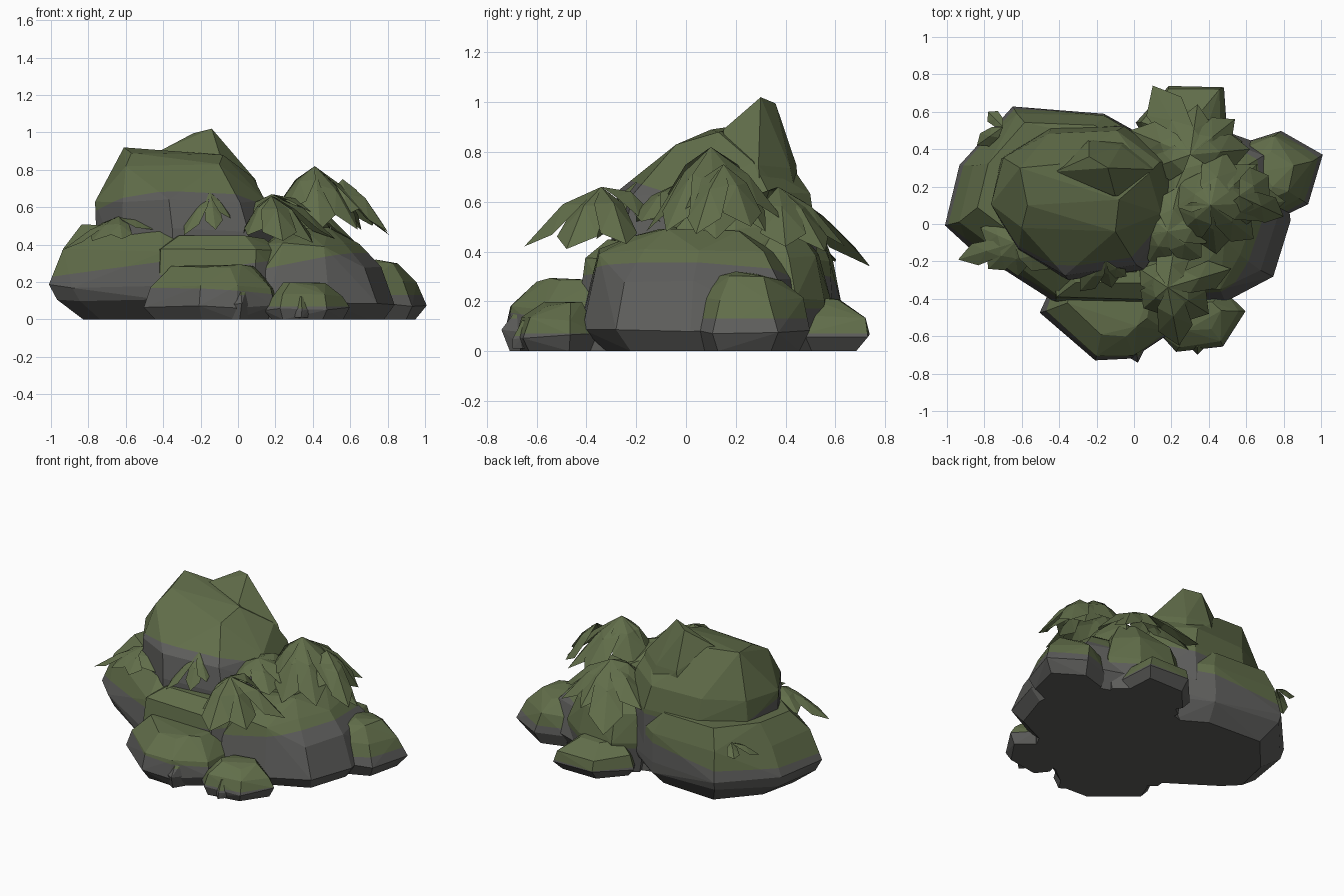
import bpy
import bmesh
import math
import random
from mathutils import Vector

random.seed(4)

default_cube = bpy.data.objects.get("Cube")
if default_cube:
    bpy.data.objects.remove(default_cube, do_unlink=True)


def make_material(name, colour):
    material = bpy.data.materials.new(name)
    material.use_nodes = True
    material.diffuse_color = colour
    shader = material.node_tree.nodes.get("Principled BSDF")
    shader.inputs["Base Color"].default_value = colour
    shader.inputs["Roughness"].default_value = 1
    return material


STONE = make_material("grey stone", (0.11, 0.11, 0.105, 1))
MOSS = make_material("moss green", (0.12, 0.155, 0.068, 1))


def finish(name, mesh_builder):
    mesh = bpy.data.meshes.new(name)
    mesh_builder.to_mesh(mesh)
    mesh_builder.free()
    mesh.materials.append(STONE)
    mesh.materials.append(MOSS)
    thing = bpy.data.objects.new(name, mesh)
    bpy.context.collection.objects.link(thing)
    return thing


def boulder(name, outline, levels, moss_height, tilt=(0, 0), peaks=(), rough=0.012):
    """Faceted stone: the outline is repeated at each level (height, scale, shift),
    wrapped in a hull, then cut along a sloping moss line."""
    bm = bmesh.new()
    centre = sum((Vector(p) for p in outline), Vector((0, 0))) / len(outline)
    for height, scale, shift_x, shift_y in levels:
        for p in outline:
            spot = centre + (Vector(p) - centre) * scale
            wobble = rough if height > 0 else 0
            bm.verts.new((spot.x + shift_x + random.uniform(-wobble, wobble),
                          spot.y + shift_y + random.uniform(-wobble, wobble),
                          height + random.uniform(-wobble, wobble)))
    for p in peaks:
        bm.verts.new(p)
    hull = bmesh.ops.convex_hull(bm, input=bm.verts[:])
    loose = [v for v in hull["geom_interior"] if isinstance(v, bmesh.types.BMVert)]
    bmesh.ops.delete(bm, geom=loose, context="VERTS")
    bmesh.ops.dissolve_limit(bm, angle_limit=math.radians(4),
                             verts=bm.verts[:], edges=bm.edges[:])
    # Moss grows above the sloping line
    normal = Vector((tilt[0], tilt[1], 1)).normalized()
    origin = Vector((centre.x, centre.y, moss_height))
    bmesh.ops.bisect_plane(bm, geom=bm.verts[:] + bm.edges[:] + bm.faces[:],
                           plane_co=origin, plane_no=normal)
    bmesh.ops.recalc_face_normals(bm, faces=bm.faces[:])
    for face in bm.faces:
        above = (face.calc_center_median() - origin).dot(normal) > 0
        face.material_index = 1 if above else 0
    return finish(name, bm)


def leaf(bm, root, tip, width, arch):
    """Drooping folded leaf with a raised rib and two lowered, jagged edges."""
    root, tip = Vector(root), Vector(tip)
    run = tip - root
    side = Vector((-run.y, run.x, 0)).normalized() * width
    rise = Vector((0, 0, arch))
    start = bm.verts.new(root)
    rib = bm.verts.new(root.lerp(tip, 0.5) + rise)
    end = bm.verts.new(tip)
    for sign in (-1, 1):
        shoulder = bm.verts.new(root.lerp(tip, 0.3) + side * sign * 0.8)
        edge = bm.verts.new(root.lerp(tip, 0.7) + side * sign - rise * 0.5)
        for ring in ((start, rib, shoulder), (shoulder, rib, edge), (edge, rib, end)):
            face = bm.faces.new(ring if sign < 0 else ring[::-1])
            face.material_index = 1


def leaf_clump(name, crown, tips, width=0.09, arch=0.06):
    bm = bmesh.new()
    for tip in tips:
        leaf(bm, crown, tip, width * random.uniform(0.8, 1.2), arch)
    return finish(name, bm)


# Flat footing that joins the stones underneath
boulder("footing",
        [(-.44, -.3), (-.1, -.6), (.4, -.5), (.6, -.1), (.6, .36), (.3, .5), (-.4, .3)],
        [(0, 1, 0, 0), (.06, 1, 0, 0)], .2)

# Broad stone under the peak
boulder("left_base_stone",
        [(-1, 0), (-.93, .32), (-.66, .63), (-.15, .6), (.1, .45),
         (.2, -.25), (.1, -.4), (-.42, -.43), (-.88, -.12)],
        [(0, .76, .03, .02), (.11, .95, 0, 0), (.18, 1, 0, 0),
         (.37, .92, .02, .01), (.5, .72, 0, .06)], .29, (-.11, .04))
boulder("front_ledge",
        [(-.42, -.42), (.1, -.43), (.24, -.3), (.15, 0), (-.5, 0)],
        [(0, .9, 0, .04), (.2, 1, 0, 0), (.38, .95, 0, .02), (.44, .7, 0, .06)], .28, (-.13, 0))

# Tall peak with a spur rising behind its front shoulder
boulder("peak_stone",
        [(-.76, .1), (-.7, .36), (-.45, .52), (-.05, .52), (.19, .35),
         (.21, .05), (.06, -.24), (-.34, -.31), (-.62, -.15)],
        [(.25, 1, 0, 0), (.48, 1, 0, 0), (.63, .93, -.03, 0)],
        .57, (0, .32),
        [(-.61, .3, .92), (-.57, .1, .89), (-.4, .32, .9), (-.08, .13, .88),
         (-.6, -.02, .82), (-.1, -.04, .83), (.08, .27, .76)])
boulder("peak_spur",
        [(-.45, .3), (-.25, .45), (-.04, .44), (.12, .3), (.05, .15), (-.3, .12)],
        [(.55, 1.1, 0, 0), (.74, .9, -.01, 0)], .5, (0, 0),
        [(-.14, .3, 1.02), (-.24, .36, .995), (-.1, .15, .89), (-.42, .28, .9)])

# Stones on the left side and back
boulder("side_stone",
        [(.16, -.42), (.48, -.41), (.74, -.29), (.84, .02), (.78, .4),
         (.45, .52), (.1, .4)],
        [(0, .82, 0, .01), (.09, 1, 0, 0), (.28, .9, -.05, 0), (.4, .7, -.1, .02),
         (.48, .4, -.12, .03)], .32, (-.2, .06),
        [(.24, -.35, .41), (.46, -.35, .39), (.38, -.22, .46)])
boulder("outer_stone",
        [(1, .36), (.78, .5), (.58, .44), (.55, .12), (.75, .02), (.94, .1)],
        [(0, .82, -.01, 0), (.08, 1, 0, 0), (.21, .84, -.02, 0), (.29, .5, -.03, 0)],
        .13, (0, 0), [(.74, .2, .32), (.68, .28, .31)])
boulder("back_stone",
        [(.48, .73), (.18, .73), (.02, .55), (.1, .4), (.5, .42)],
        [(0, .84, 0, -.02), (.06, 1, 0, 0), (.14, .88, 0, 0), (.21, .5, 0, -.03)], .07)
boulder("back_mound",
        [(.42, .56), (.15, .57), (0, .46), (.05, .2), (.5, .2), (.57, .44)],
        [(0, .9, 0, 0), (.2, 1, 0, 0), (.38, .85, 0, -.02), (.5, .5, 0, -.06)], .17)

# Low stones along the front
boulder("front_stone",
        [(-.5, -.47), (-.21, -.72), (0, -.73), (.1, -.64), (.2, -.58), (.22, -.34), (-.45, -.34)],
        [(0, .86, 0, .02), (.07, 1, 0, 0), (.17, .93, 0, .01), (.29, .62, -.02, .07)],
        .15, (.06, .06))
boulder("front_knob",
        [(-.06, -.7), (.01, -.74), (.06, -.66), (.06, -.5), (-.08, -.5)],
        [(0, .9, 0, .02), (.08, 1, 0, 0), (.2, .8, 0, .05)], .13)
boulder("small_front_stone",
        [(.15, -.6), (.22, -.69), (.47, -.65), (.6, -.46), (.48, -.36), (.2, -.38)],
        [(0, .85, 0, 0), (.06, 1, 0, 0), (.13, .86, 0, 0), (.19, .5, 0, .03)], .07)
boulder("small_front_chip",
        [(.3, -.66), (.34, -.7), (.38, -.66), (.36, -.58), (.3, -.58)],
        [(.01, .9, 0, 0), (.05, 1, 0, 0), (.12, .7, 0, .02)], .06, rough=.004)

# Mossy core that carries the plants
boulder("leafy_core",
        [(.22, -.1), (.46, -.05), (.52, .2), (.42, .45), (.2, .42), (.12, .15)],
        [(.35, 1, 0, 0), (.5, .9, 0, 0), (.6, .5, 0, 0)], .3)

# Drooping leaf clumps
leaf_clump("tall_leaf_clump", (.41, .1, .82),
           [(.81, .12, .45), (.66, .32, .48), (.64, -.08, .48), (.44, -.16, .48),
            (.25, -.04, .58), (.24, .22, .58), (.48, .4, .52)], .1, .04)
leaf_clump("tall_leaf_tuft", (.56, .15, .75),
           [(.8, .04, .47), (.72, .26, .5), (.58, -.02, .56)], .08, .04)
leaf_clump("front_leaf_clump", (.18, -.34, .66),
           [(.24, -.65, .42), (.4, -.48, .41), (.05, -.45, .45), (.52, -.24, .43),
            (.03, -.24, .46), (.22, -.1, .52)], .085, .05)
leaf_clump("middle_leaf_clump", (.18, -.04, .67),
           [(.36, -.18, .52), (.08, -.2, .52), (.45, 0, .56), (.06, .06, .54),
            (.24, .2, .6)], .08, .03)
leaf_clump("back_leaf_clump", (.3, .37, .66),
           [(.1, .74, .34), (.34, .64, .42), (.54, .56, .4), (.62, .4, .42),
            (-.02, .5, .45), (.1, .3, .55)], .09, .04)
leaf_clump("right_leaf_clump", (-.64, -.1, .55),
           [(-.94, -.19, .37), (-.78, -.24, .42), (-.62, -.28, .43), (-.45, -.24, .48),
            (-.82, -.02, .44), (-.5, 0, .5)], .07, .02)
leaf_clump("peak_front_leaf", (-.15, -.2, .68),
           [(-.29, -.36, .45), (-.12, -.34, .48), (-.04, -.28, .54)], .05, .02)
leaf_clump("back_right_sprig", (-.7, .52, .42),
           [(-.78, .6, .36), (-.84, .42, .34)], .04, .02)
